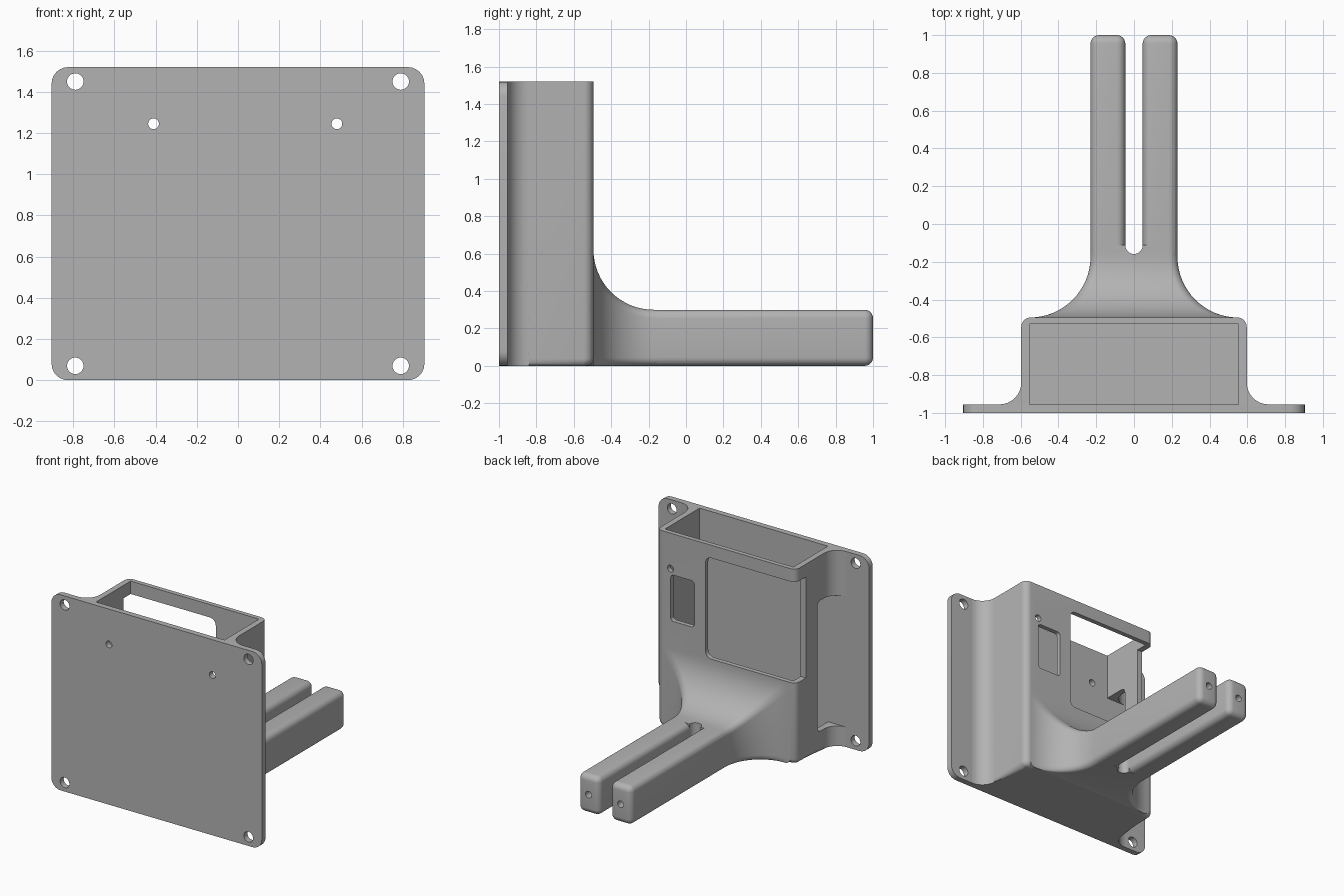
import bpy, bmesh, math
from mathutils import Matrix, Vector

cube = bpy.data.objects.get("Cube")
if cube:
    bpy.data.objects.remove(cube, do_unlink=True)

grey = bpy.data.materials.new("plain grey")
grey.use_nodes = True
COLOUR = (0.45, 0.45, 0.45, 1)
grey.diffuse_color = COLOUR
grey.node_tree.nodes["Principled BSDF"].inputs["Base Color"].default_value = COLOUR


def finish(bm, name):
    bmesh.ops.recalc_face_normals(bm, faces=bm.faces)
    mesh = bpy.data.meshes.new(name)
    bm.to_mesh(mesh)
    bm.free()
    obj = bpy.data.objects.new(name, mesh)
    mesh.materials.append(grey)
    bpy.context.collection.objects.link(obj)
    return obj


def box(name, low, high, radius=0, axes="xyz", keep=lambda p: True):
    """Box between two corners; edges along the given axes are rounded."""
    low, high = Vector(low), Vector(high)
    bm = bmesh.new()
    bmesh.ops.create_cube(bm, size=1)
    size = high - low
    for v in bm.verts:
        v.co = Vector(c * s for c, s in zip(v.co, size)) + (low + high) / 2
    if radius:
        picked = []
        for e in bm.edges:
            d = e.verts[1].co - e.verts[0].co
            along = "xyz"[max(range(3), key=lambda i: abs(d[i]))]
            if along in axes and keep((e.verts[0].co + e.verts[1].co) / 2):
                picked.append(e)
        bmesh.ops.bevel(bm, geom=picked, offset=radius, segments=6, profile=0.5, affect='EDGES')
    return finish(bm, name)


def rod(name, centre, radius, length, axis="y"):
    bm = bmesh.new()
    turn = Matrix.Rotation(math.pi / 2, 4, 'X') if axis == "y" else Matrix()
    bmesh.ops.create_cone(bm, cap_ends=True, segments=32, radius1=radius, radius2=radius,
                          depth=length, matrix=Matrix.Translation(centre) @ turn)
    return finish(bm, name)


def arc(cx, cy, r, start, end, steps=8):
    angles = [math.radians(start + (end - start) * i / steps) for i in range(steps + 1)]
    return [(cx + r * math.cos(a), cy + r * math.sin(a)) for a in angles]


def combine(target, tools, operation):
    """Apply booleans one by one, then drop the tools."""
    for tool in tools:
        tool.hide_render = True
        mod = target.modifiers.new("cut", 'BOOLEAN')
        mod.operation, mod.solver, mod.object = operation, 'EXACT', tool
        bpy.context.view_layer.update()
        graph = bpy.context.evaluated_depsgraph_get()
        mesh = bpy.data.meshes.new_from_object(target.evaluated_get(graph))
        target.modifiers.clear()
        target.data = mesh
        bpy.data.objects.remove(tool, do_unlink=True)


BACK, WALL, TOP = -0.955, -0.495, 1.52     # plate rear, housing rear, height
SIDE, ARM_X, ARM_Z = 0.597, 0.23, 0.3

# Mounting plate with corner and inner screw holes
plate = box("mounting_plate", (-0.905, -1, 0), (0.905, BACK, TOP), 0.08, "y")
holes = [rod("hole", (x, -1, z), 0.04, 0.3) for x in (-0.79, 0.79) for z in (0.07, 1.45)]
holes += [rod("hole", (x, -1, 1.245), 0.026, 0.3) for x in (-0.41, 0.48)]
combine(plate, holes, 'DIFFERENCE')

# Housing: top outline with flared feet and rounded rear corners
half = arc(SIDE + 0.115, BACK + 0.115, 0.115, 270, 180)
half += arc(SIDE - 0.05, WALL - 0.05, 0.05, 0, 90)
outline = half + [(-x, y) for x, y in reversed(half)]
bm = bmesh.new()
base = bm.faces.new([bm.verts.new((x, y, 0)) for x, y in outline])
rise = bmesh.ops.extrude_face_region(bm, geom=[base])
for v in rise["geom"]:
    if isinstance(v, bmesh.types.BMVert):
        v.co.z = TOP
bottom = [e for e in bm.edges if all(v.co.z < 0.001 and v.co.y > -0.85 for v in e.verts)]
bmesh.ops.recalc_face_normals(bm, faces=bm.faces)
bmesh.ops.bevel(bm, geom=bottom, offset=0.04, segments=5, profile=0.5, affect='EDGES')
housing = finish(bm, "housing")

# Flared root: rounded rectangles lofted along y
FLARE, R = 0.322, 0.045
stations = [(-0.6, FLARE)]
for i in range(17):
    a = math.radians(90 * i / 16)
    stations.append((WALL + FLARE * (1 - math.cos(a)), FLARE * (1 - math.sin(a))))
stations.append((-0.11, 0))
bm = bmesh.new()
rings = []
for y, grow in stations:
    w, h = ARM_X + grow - R, ARM_Z + grow
    section = (arc(w, h - R, R, 0, 90, 6) + arc(-w, h - R, R, 90, 180, 6)
               + arc(-w, R, R, 180, 270, 6) + arc(w, R, R, 270, 360, 6))
    rings.append([bm.verts.new((x, y, z)) for x, z in section])
for a, b in zip(rings, rings[1:]):
    for i in range(len(a)):
        j = (i + 1) % len(a)
        bm.faces.new((a[i], a[j], b[j], b[i]))
bm.faces.new(rings[0])
bm.faces.new(rings[-1])
root = finish(bm, "arm_root")

# Two arms with rounded edges
arms = [box("arm", (min(s * 0.046, s * ARM_X), -0.2, 0),
            (max(s * 0.046, s * ARM_X), 1, ARM_Z), R) for s in (-1, 1)]
combine(housing, [root] + arms, 'UNION')

# Cavity, rear openings, side slot, gap end and screw holes
cutters = [
    box("cavity", (-0.552, -1.1, 0.05), (0.552, -0.53, 1.7)),
    box("rear_opening", (-0.8, -0.62, 0.635), (0.18, -0.3, 1.42), 0.05, "y"),
    box("rear_window", (0.275, -0.6, 0.84), (0.478, -0.3, 1.2), 0.025, "y"),
    box("side_slot", (-0.9, -1.1, 0.155), (-0.5, -0.76, 1.17), 0.04, "x", lambda p: p.y > -0.9),
    rod("gap_end", (0, -0.1125, 0.2), 0.046, 1, "z"),
    rod("rear_hole", (0.48, -0.5, 1.245), 0.026, 0.3),
]
cutters += [rod("arm_hole", (s * 0.138, 1, 0.15), 0.026, 0.5) for s in (-1, 1)]
combine(housing, cutters, 'DIFFERENCE')

# Smooth rounded areas, keep edges sharp
for obj in (plate, housing):
    bpy.ops.object.select_all(action='DESELECT')
    obj.select_set(True)
    bpy.context.view_layer.objects.active = obj
    bpy.ops.object.shade_smooth_by_angle(angle=math.radians(30))
